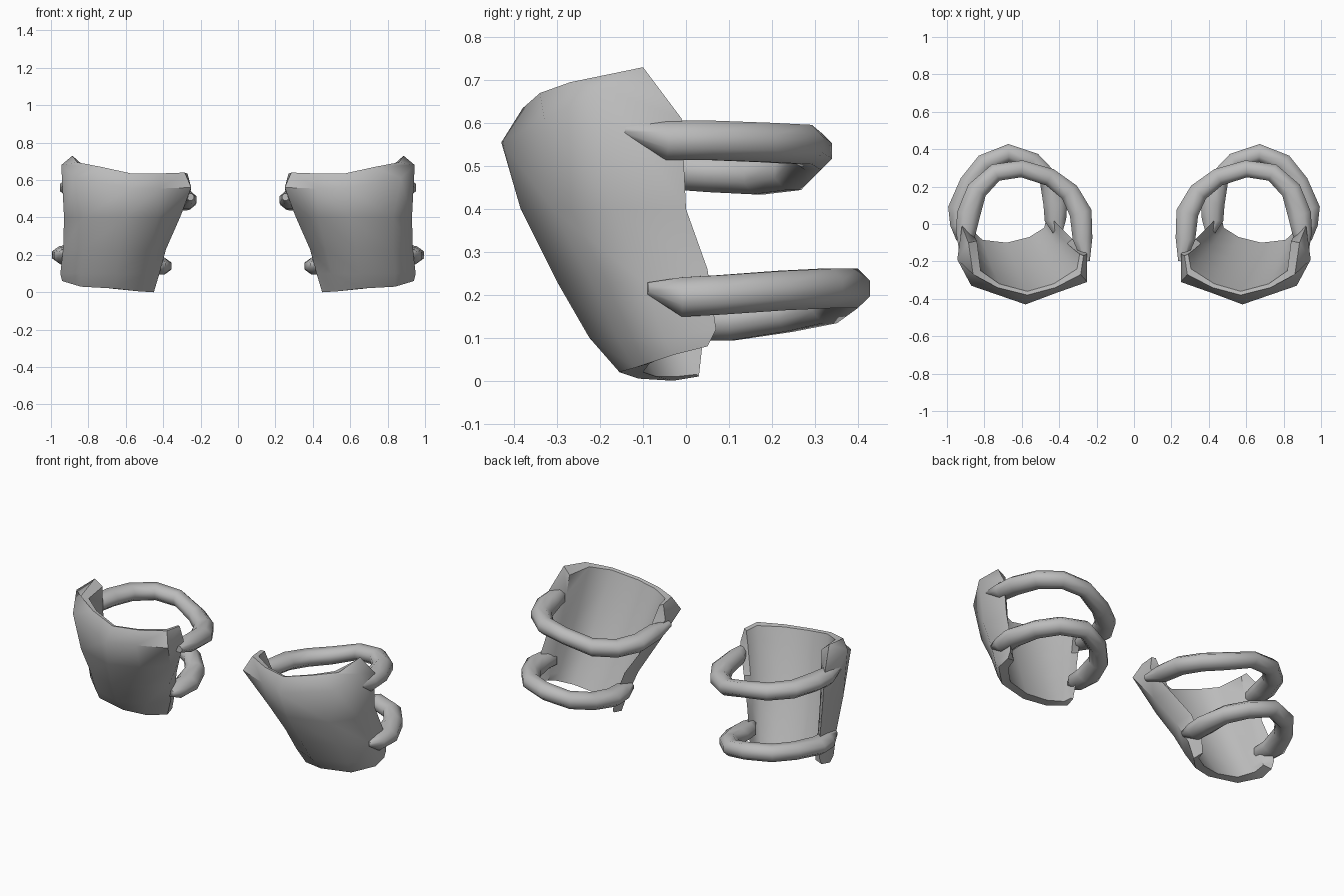
import bpy, bmesh, math
from mathutils import Vector

if "Cube" in bpy.data.objects:
    bpy.data.objects.remove(bpy.data.objects["Cube"])

grey = bpy.data.materials.new("plain grey")
grey.diffuse_color = (0.5, 0.5, 0.5, 1)
grey.use_nodes = True
grey.node_tree.nodes["Principled BSDF"].inputs["Base Color"].default_value = grey.diffuse_color


def finish(name, bm, angle):
    """Turn a bmesh into a mirrored pair of smooth shaded parts."""
    bmesh.ops.recalc_face_normals(bm, faces=bm.faces)
    mesh = bpy.data.meshes.new(name)
    bm.to_mesh(mesh)
    bm.free()
    mesh.materials.append(grey)
    ob = bpy.data.objects.new(name, mesh)
    bpy.context.collection.objects.link(ob)
    bpy.ops.object.select_all(action='DESELECT')
    ob.select_set(True)
    bpy.context.view_layer.objects.active = ob
    bpy.ops.object.shade_smooth_by_angle(angle=math.radians(angle))
    ob.modifiers.new("pair", 'MIRROR')
    return ob


# Curved guard plate, outside: rows from top rim to bottom, inner end to outer end
outer = [
    [(.27, -.17, .635), (.285, -.27, .64), (.42, -.34, .635), (.57, -.38, .635),
     (.73, -.34, .67), (.86, -.27, .695), (.885, -.10, .73)],
    [(.25, -.16, .55), (.25, -.31, .56), (.42, -.37, .555), (.58, -.43, .555),
     (.87, -.33, .61), (.945, -.19, .68), (.92, -.01, .61)],
    [(.33, -.08, .40), (.31, -.20, .40), (.43, -.32, .40), (.60, -.385, .40),
     (.83, -.31, .40), (.93, -.17, .40), (.91, 0, .40)],
    [(.41, 0, .25), (.385, -.10, .23), (.47, -.22, .23), (.63, -.30, .23),
     (.83, -.22, .23), (.935, -.10, .23), (.93, .05, .26)],
    [(.45, .04, .10), (.42, -.04, .10), (.50, -.16, .10), (.65, -.225, .10),
     (.84, -.16, .10), (.95, -.05, .10), (.94, .07, .12)],
    [(.46, .03, .01), (.45, -.03, .0), (.53, -.11, .005), (.66, -.155, .02),
     (.84, -.12, .03), (.94, -.03, .06), (.94, .05, .08)],
]
# Inside face of the plate runs nearly straight from rim to bottom
rim = [(.29, -.16, .63), (.305, -.24, .635), (.43, -.32, .63), (.57, -.36, .63),
       (.72, -.32, .665), (.82, -.25, .685), (.84, -.09, .69)]
foot = [(.47, .025, .015), (.48, -.02, .01), (.56, -.07, .01), (.68, -.10, .02),
        (.81, -.085, .04), (.88, -.02, .07), (.89, .04, .09)]
inner = []
for row in outer:
    line = []
    for i, p in enumerate(row):
        t = (outer[0][i][2] - p[2]) / (outer[0][i][2] - outer[-1][i][2])
        q = Vector(rim[i]).lerp(Vector(foot[i]), t)
        q.y -= 0.06 * t * (1 - t)
        line.append(q)
    inner.append(line)

bm = bmesh.new()
out_v = [[bm.verts.new(p) for p in row] for row in outer]
in_v = [[bm.verts.new(p) for p in row] for row in inner]
for g in (out_v, in_v):
    for a, b in zip(g, g[1:]):
        for i in range(len(a) - 1):
            bm.faces.new((a[i], b[i], b[i + 1], a[i + 1]))
# Rim, foot and the two end faces close the plate
for r in (0, -1):
    o, n = out_v[r], in_v[r]
    for i in range(len(o) - 1):
        bm.faces.new((o[i], o[i + 1], n[i + 1], n[i]))
for c in (0, -1):
    for r in range(len(out_v) - 1):
        bm.faces.new((out_v[r][c], out_v[r + 1][c], in_v[r + 1][c], in_v[r][c]))
finish("guard_plate", bm, 50)


def strap(name, path, wide, tall, sides=8):
    """Sweep an octagonal section along (x, y, z, width scale) points."""
    bm = bmesh.new()
    pts = [Vector(p[:3]) for p in path]
    rings = []
    for i, p in enumerate(pts):
        t = pts[min(i + 1, len(pts) - 1)] - pts[max(i - 1, 0)]
        out = Vector((t.y, -t.x, 0)).normalized()
        s = path[i][3]
        ring = []
        for k in range(sides):
            a = math.tau * (k + 0.5) / sides
            ring.append(bm.verts.new(
                p + out * math.cos(a) * wide * s * 1.08
                + Vector((0, 0, math.sin(a) * tall * min(s, 1) * 1.08))))
        rings.append(ring)
    for a, b in zip(rings, rings[1:]):
        for k in range(sides):
            n = (k + 1) % sides
            bm.faces.new((a[k], a[n], b[n], b[k]))
    bm.faces.new(rings[0])
    bm.faces.new(rings[-1])
    return finish(name, bm, 65)


# Upper strap, tilted down towards the inner side
strap("upper_strap", [
    (.255, -.20, .51, .4), (.275, -.08, .495, 1.1), (.285, .06, .485, 1.25),
    (.345, .17, .48, 1.1), (.45, .25, .49, 1), (.60, .295, .535, .95),
    (.74, .275, .55, 1), (.84, .18, .555, 1.15), (.885, .05, .56, 1.3),
    (.90, -.05, .56, 1.1), (.92, -.15, .585, .3)], .048, .046)

# Lower strap, larger reach behind
strap("lower_strap", [
    (.405, -.06, .15, .4), (.42, .02, .14, 1.2), (.42, .11, .14, 1.35),
    (.455, .24, .16, 1.1), (.54, .335, .18, 1), (.67, .38, .215, 1),
    (.80, .325, .215, 1.05), (.88, .22, .21, 1.1), (.93, .08, .20, 1.35),
    (.925, -.01, .195, 1.2), (.935, -.09, .215, .3)], .048, .046)
